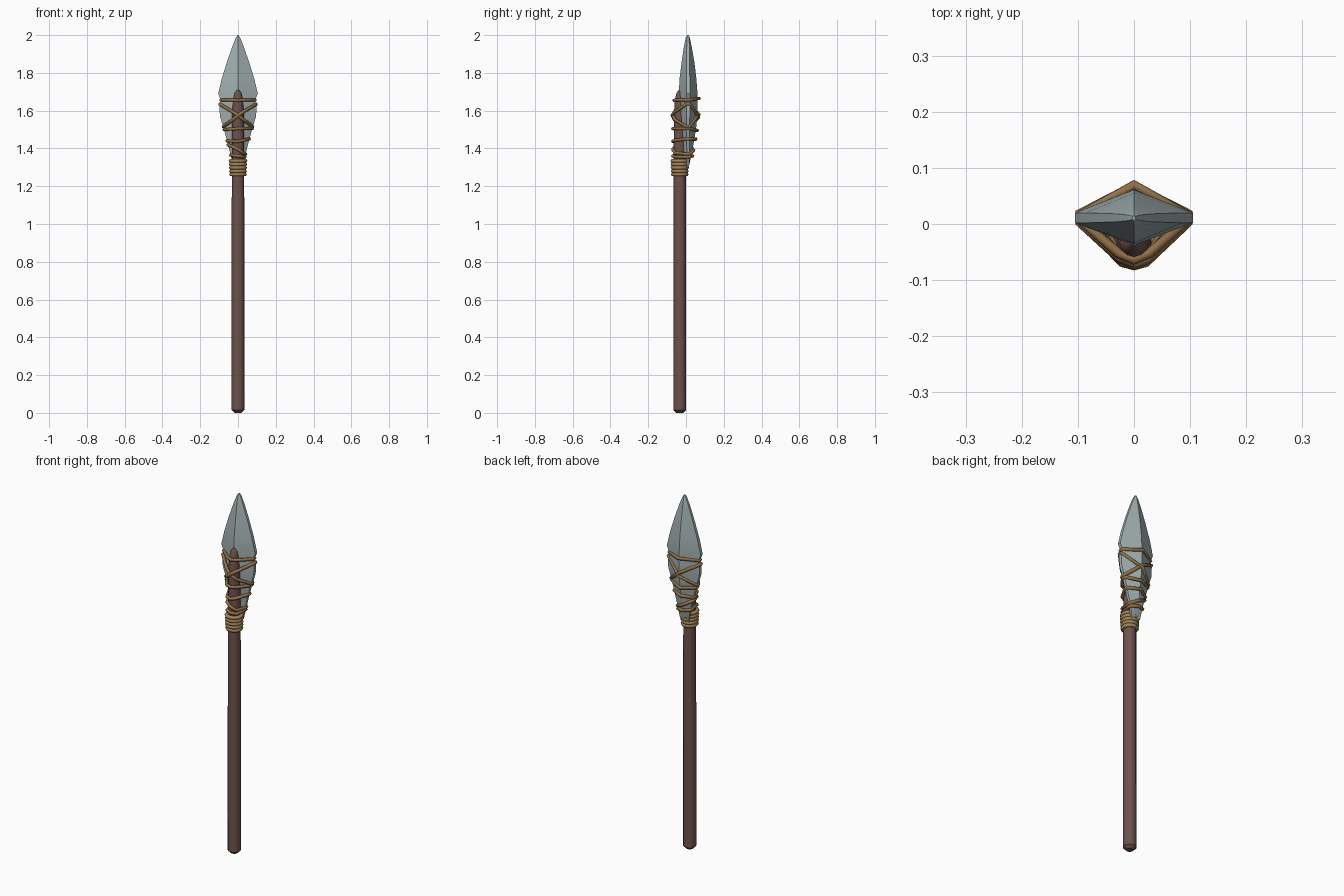
import bpy, bmesh, math

if "Cube" in bpy.data.objects:
    bpy.data.objects.remove(bpy.data.objects["Cube"])


def material(name, rgb):
    m = bpy.data.materials.new(name)
    m.diffuse_color = (*rgb, 1)
    m.use_nodes = True
    m.node_tree.nodes["Principled BSDF"].inputs["Base Color"].default_value = m.diffuse_color
    return m


wood = material("dark wood", (0.155, 0.085, 0.073))
stone = material("grey stone", (0.36, 0.43, 0.43))
cord = material("brown cord", (0.29, 0.165, 0.065))
twine = material("pale twine", (0.36, 0.235, 0.095))


def loft(name, sections, mat, angle):
    """Skin a list of equal-length point rings, capping both ends."""
    bm = bmesh.new()
    rings = [[bm.verts.new(p) for p in s] for s in sections]
    n = len(rings[0])
    for a, b in zip(rings, rings[1:]):
        for i in range(n):
            j = (i + 1) % n
            bm.faces.new((a[i], a[j], b[j], b[i]))
    bm.faces.new(rings[0][::-1])
    bm.faces.new(rings[-1])
    bmesh.ops.recalc_face_normals(bm, faces=bm.faces)
    me = bpy.data.meshes.new(name)
    bm.to_mesh(me)
    bm.free()
    me.materials.append(mat)
    ob = bpy.data.objects.new(name, me)
    bpy.context.collection.objects.link(ob)
    bpy.ops.object.select_all(action='DESELECT')
    ob.select_set(True)
    bpy.context.view_layer.objects.active = ob
    bpy.ops.object.shade_smooth_by_angle(angle=math.radians(angle))
    return ob


# shaft: slim pole with blunt foot and rounded top; (z, radius)
SY = -0.033
shaft = [(0.0, 0.018), (0.015, 0.034), (1.25, 0.033), (1.58, 0.031),
         (1.66, 0.026), (1.695, 0.017), (1.71, 0.006)]
loft("shaft", [[(r * math.cos(k * math.pi / 6), SY + r * math.sin(k * math.pi / 6), z)
                for k in range(12)] for z, r in shaft], wood, 40)

# blade: diamond section with blunt edges; (z, half width, front y, back y, edge half thickness)
BLADE = [(1.30, 0.026, -0.020, 0.006, 0.004), (1.36, 0.038, -0.022, 0.027, 0.006),
         (1.44, 0.058, -0.028, 0.043, 0.008), (1.51, 0.077, -0.034, 0.054, 0.008),
         (1.57, 0.096, -0.037, 0.060, 0.009), (1.63, 0.098, -0.038, 0.062, 0.009),
         (1.655, 0.090, -0.038, 0.062, 0.009), (1.69, 0.105, -0.038, 0.061, 0.009),
         (1.77, 0.086, -0.034, 0.055, 0.009), (1.86, 0.058, -0.023, 0.044, 0.008),
         (1.94, 0.030, -0.011, 0.030, 0.007), (1.985, 0.012, -0.002, 0.021, 0.005),
         (2.0, 0.003, 0.006, 0.014, 0.003)]
EY = 0.011
loft("blade", [[(w, EY - t, z), (w, EY + t, z), (0, yb, z),
                (-w, EY + t, z), (-w, EY - t, z), (0, yf, z)]
               for z, w, yf, yb, t in BLADE], stone, 30)


def blade_at(z, col):
    for a, b in zip(BLADE, BLADE[1:]):
        if a[0] <= z <= b[0]:
            return a[col] + (b[col] - a[col]) * (z - a[0]) / (b[0] - a[0])


def rope(name, pts, radius, mat):
    cu = bpy.data.curves.new(name, 'CURVE')
    cu.dimensions = '3D'
    cu.bevel_depth = radius
    cu.bevel_resolution = 1
    sp = cu.splines.new('POLY')
    sp.points.add(len(pts) - 1)
    for p, c in zip(sp.points, pts):
        p.co = (*c, 1)
    sp.use_cyclic_u = True
    cu.materials.append(mat)
    ob = bpy.data.objects.new(name, cu)
    bpy.context.collection.objects.link(ob)


def wrap(name, zl, zr, zf, zb, front=-0.070, radius=0.009):
    """Cord round blade and shaft, given its height at left, right, front and back."""
    wl, wr = blade_at(zl, 1), blade_at(zr, 1)
    yb = blade_at(zb, 3) + 0.008
    kl, kr = 0.03 / wl, 0.03 / wr
    pts = [(wr, EY - 0.008, zr), (0.028, front + 0.012, zf + (zr - zf) * kr), (0, front, zf),
           (-0.028, front + 0.012, zf + (zl - zf) * kl), (-wl, EY - 0.008, zl),
           (-wl, EY + 0.008, zl), (0, yb, zb), (wr, EY + 0.008, zr)]
    rope(name, pts, radius, mat=cord)


# cross lashing and single turns
wrap("upper_turn", 1.657, 1.657, 1.655, 1.665, front=-0.064)
wrap("cross_cord_a", 1.635, 1.515, 1.575, 1.58, front=-0.071)
wrap("cross_cord_b", 1.515, 1.635, 1.575, 1.565, front=-0.073)
wrap("middle_turn", 1.50, 1.505, 1.505, 1.495)
wrap("lower_turn", 1.44, 1.45, 1.437, 1.45)
wrap("slanted_turn", 1.42, 1.37, 1.395, 1.39)
wrap("bottom_turn", 1.365, 1.355, 1.36, 1.36)

# tight coil where the blade meets the shaft
for i in range(5):
    z = 1.262 + i * 0.018
    r = 0.036 + 0.0008 * i
    rope(f"coil_{i + 1}", [(r * math.cos(k * math.pi / 6), SY + r * math.sin(k * math.pi / 6), z)
                           for k in range(12)], 0.0105, twine)
